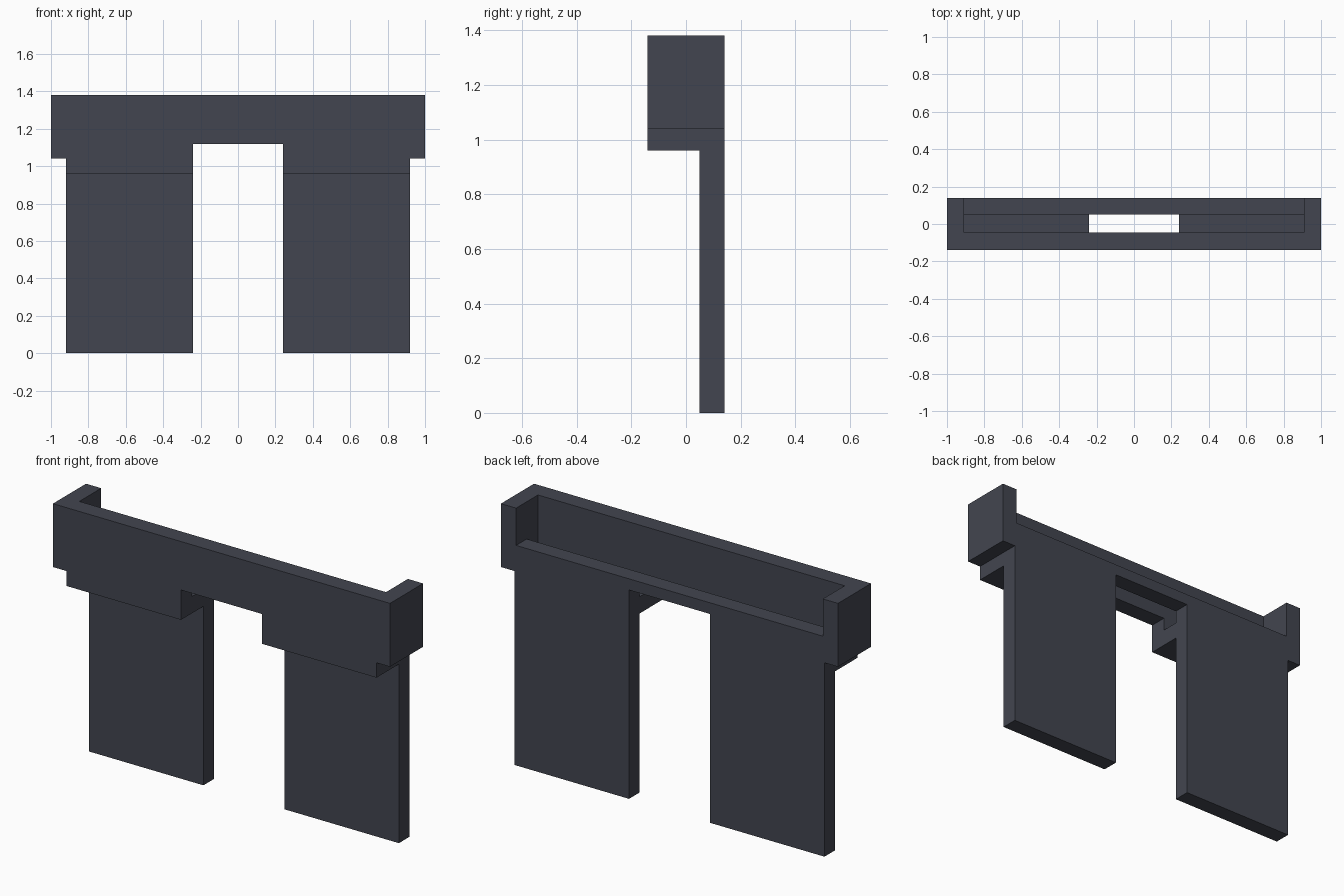
import bpy
import bmesh
from mathutils import Vector

if "Cube" in bpy.data.objects:
    bpy.data.objects.remove(bpy.data.objects["Cube"])


def extrude(name, points, direction):
    """Make a closed solid from a flat outline swept along a direction."""
    bm = bmesh.new()
    face = bm.faces.new([bm.verts.new(p) for p in points])
    swept = bmesh.ops.extrude_face_region(bm, geom=[face])["geom"]
    bmesh.ops.translate(bm, vec=Vector(direction),
                        verts=[v for v in swept if isinstance(v, bmesh.types.BMVert)])
    bmesh.ops.recalc_face_normals(bm, faces=bm.faces)
    mesh = bpy.data.meshes.new(name)
    bm.to_mesh(mesh)
    bm.free()
    obj = bpy.data.objects.new(name, mesh)
    bpy.context.collection.objects.link(obj)
    return obj


def cut(target, cutter):
    """Subtract a helper solid and remove it."""
    mod = target.modifiers.new("cut", "BOOLEAN")
    mod.operation = "DIFFERENCE"
    mod.solver = "EXACT"
    mod.object = cutter
    cutter.hide_render = True
    bpy.ops.object.select_all(action="DESELECT")
    bpy.context.view_layer.objects.active = target
    target.select_set(True)
    bpy.ops.object.modifier_apply(modifier=mod.name)
    bpy.data.objects.remove(cutter)


slate = bpy.data.materials.new("dark slate")
slate.diffuse_color = (0.055, 0.060, 0.080, 1.0)
slate.use_nodes = True
slate.node_tree.nodes["Principled BSDF"].inputs["Base Color"].default_value = slate.diffuse_color

# Two-legged front outline: beam with overhanging ends, mirrored about x = 0
half = [(0.24, 1.12), (0.24, 0.0), (0.92, 0.0), (0.92, 1.04), (1.0, 1.04), (1.0, 1.38)]
outline = half + [(-x, z) for x, z in reversed(half)]
bracket = extrude("trough_bracket", [(x, -0.14, z) for x, z in outline], (0, 0.28, 0))

# Trough between the end caps, with the low rear lip
trough = [(-0.045, 1.05), (0.05, 1.05), (0.05, 1.18), (0.3, 1.18), (0.3, 1.6), (-0.045, 1.6)]
cut(bracket, extrude("trough_cutter", [(-0.91, y, z) for y, z in trough], (1.82, 0, 0)))

# Clearance in front of the thin legs, below the trough
clearance = [(-0.4, -0.2), (0.05, -0.2), (0.05, 0.96), (-0.4, 0.96)]
cut(bracket, extrude("leg_clearance_cutter", [(-1.3, y, z) for y, z in clearance], (2.6, 0, 0)))

bracket.data.materials.clear()
bracket.data.materials.append(slate)
for face in bracket.data.polygons:
    face.material_index = 0
    face.use_smooth = False
